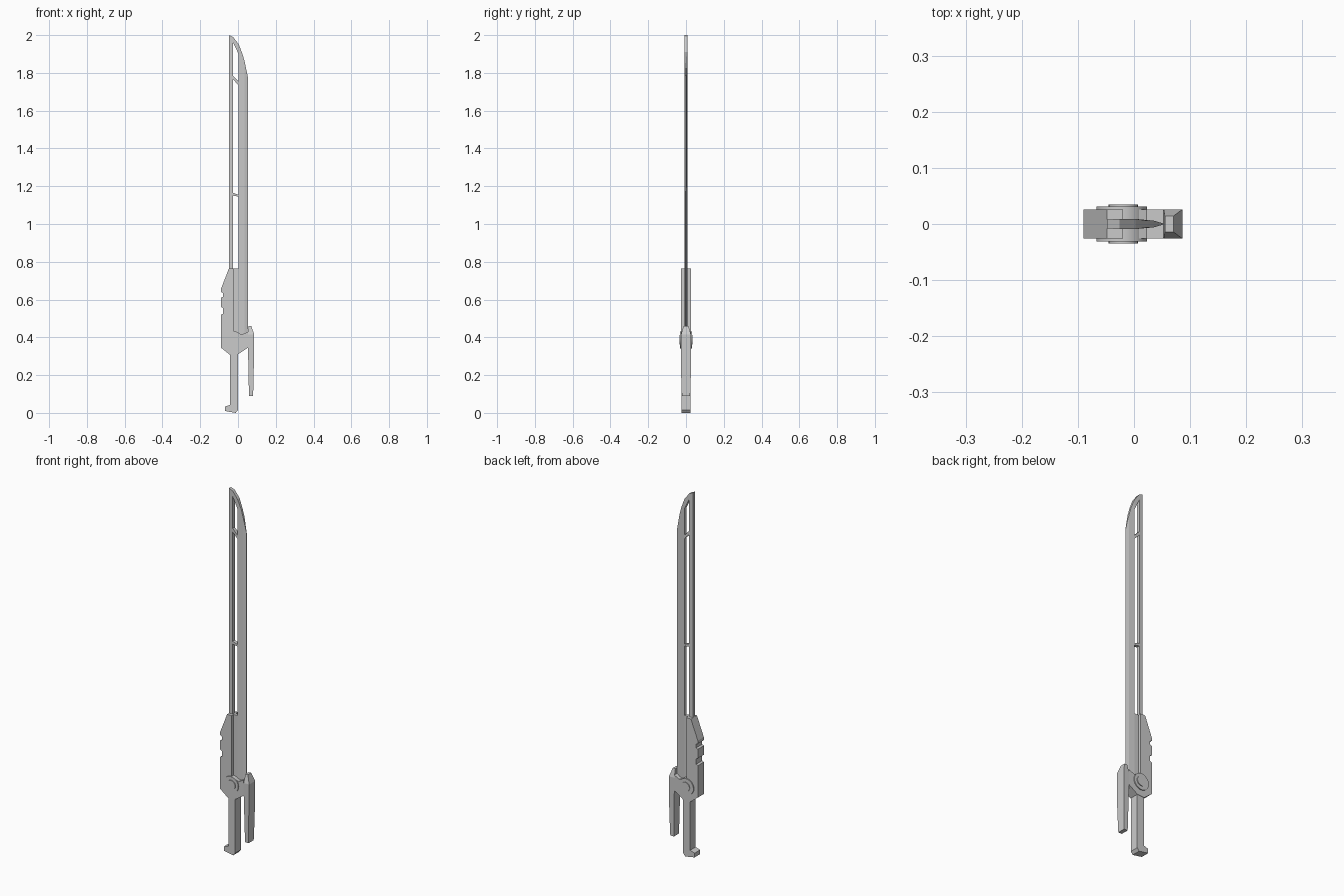
import bpy, bmesh, math
from mathutils import Matrix

if "Cube" in bpy.data.objects:
    bpy.data.objects.remove(bpy.data.objects["Cube"])


def shell(name, polys, half):
    """Solid from x-z polygons; half(x, z) gives the half thickness in y."""
    bm = bmesh.new()
    cache = {}

    def vert(p, s):
        key = (p, s)
        if key not in cache:
            cache[key] = bm.verts.new((p[0], s * half(*p), p[1]))
        return cache[key]

    edges = [(a, b) for p in polys for a, b in zip(p, p[1:] + p[:1])]
    for p in polys:
        bm.faces.new([vert(q, -1) for q in p])
        bm.faces.new([vert(q, 1) for q in reversed(p)])
    for a, b in edges:
        if (b, a) not in edges:
            bm.faces.new([vert(b, -1), vert(a, -1), vert(a, 1), vert(b, 1)])
    bmesh.ops.recalc_face_normals(bm, faces=bm.faces)
    return link(name, bm)


def link(name, bm):
    mesh = bpy.data.meshes.new(name)
    bm.to_mesh(mesh)
    bm.free()
    obj = bpy.data.objects.new(name, mesh)
    bpy.context.collection.objects.link(obj)
    return obj


def disc(name, x, z, radius, depth, sides=24):
    bm = bmesh.new()
    bmesh.ops.create_cone(bm, cap_ends=True, segments=sides, radius1=radius,
                          radius2=radius, depth=depth,
                          matrix=Matrix.Translation((x, 0, z)) @ Matrix.Rotation(math.pi / 2, 4, 'X'))
    obj = link(name, bm)
    bpy.context.view_layer.objects.active = obj
    obj.select_set(True)
    bpy.ops.object.shade_smooth_by_angle()
    obj.select_set(False)


# Blade: spine, struts, pointed tip and ground cutting edge
a, b, c, d, e = -0.048, -0.026, 0.003, 0.035, 0.053
L = [(b, z) for z in (0.765, 1.15, 1.165, 1.765, 1.785, 1.96)]
R = [(c, z) for z in (0.765, 1.145, 1.155, 1.735, 1.755, 1.90)]
thickness = {a: 0.008, b: 0.009, c: 0.009, 0.024: 0.006, d: 0.006, e: 0.0008}
spine = [(a, 0.75), (b, 0.75)] + L + [(b, 1.99), (a, 2.0)]
flat = [(c, 0.42), (0.024, 0.415), (d, 0.42), (d, 1.86), (0.024, 1.90), (c, 1.953)] + R[::-1]
bevel = [(d, 0.42), (e, 0.43), (e, 1.775), (d, 1.86)]
tip = [L[5], R[5], (c, 1.953), (b, 1.99)]
struts = [[L[i], R[i], R[i + 1], L[i + 1]] for i in (1, 3)]
root = [(b, 0.43), (c, 0.42), R[0], L[0]]
shell("blade", [spine, flat, bevel, tip, root] + struts, lambda x, z: thickness[x])

# Guard body with two notches in its back edge
guard = [(-0.048, 0.765), (-0.09, 0.657), (-0.09, 0.64), (-0.08, 0.635), (-0.08, 0.615),
         (-0.09, 0.61), (-0.09, 0.56), (-0.08, 0.555), (-0.08, 0.525), (-0.09, 0.52),
         (-0.09, 0.345), (-0.042, 0.307), (0.0, 0.31), (0.053, 0.345), (0.053, 0.43),
         (0.022, 0.415), (-0.02, 0.43), (-0.02, 0.765)]
shell("guard", [guard], lambda x, z: 0.026)

# Grip with hooked pommel
grip = [(-0.042, 0.32), (-0.042, 0.042), (-0.069, 0.033), (-0.069, 0.01), (-0.012, 0.0),
        (0.0, 0.015), (0.0, 0.32)]
shell("grip", [grip], lambda x, z: 0.024)

# Finger guard prong with chamfered top
prong = [(0.053, 0.345), (0.058, 0.09), (0.08, 0.09), (0.083, 0.21), (0.086, 0.415), (0.053, 0.415)]
prong_top = [(0.053, 0.415), (0.086, 0.415), (0.07, 0.46), (0.055, 0.46)]
shell("finger_guard", [prong, prong_top],
      lambda x, z: 0.014 if z > 0.45 else (0.022 if z < 0.1 else 0.026))

# Pivot disc with raised hub on both sides
disc("pivot_disc", -0.022, 0.387, 0.045, 0.062)
disc("pivot_hub", -0.019, 0.387, 0.026, 0.07)
